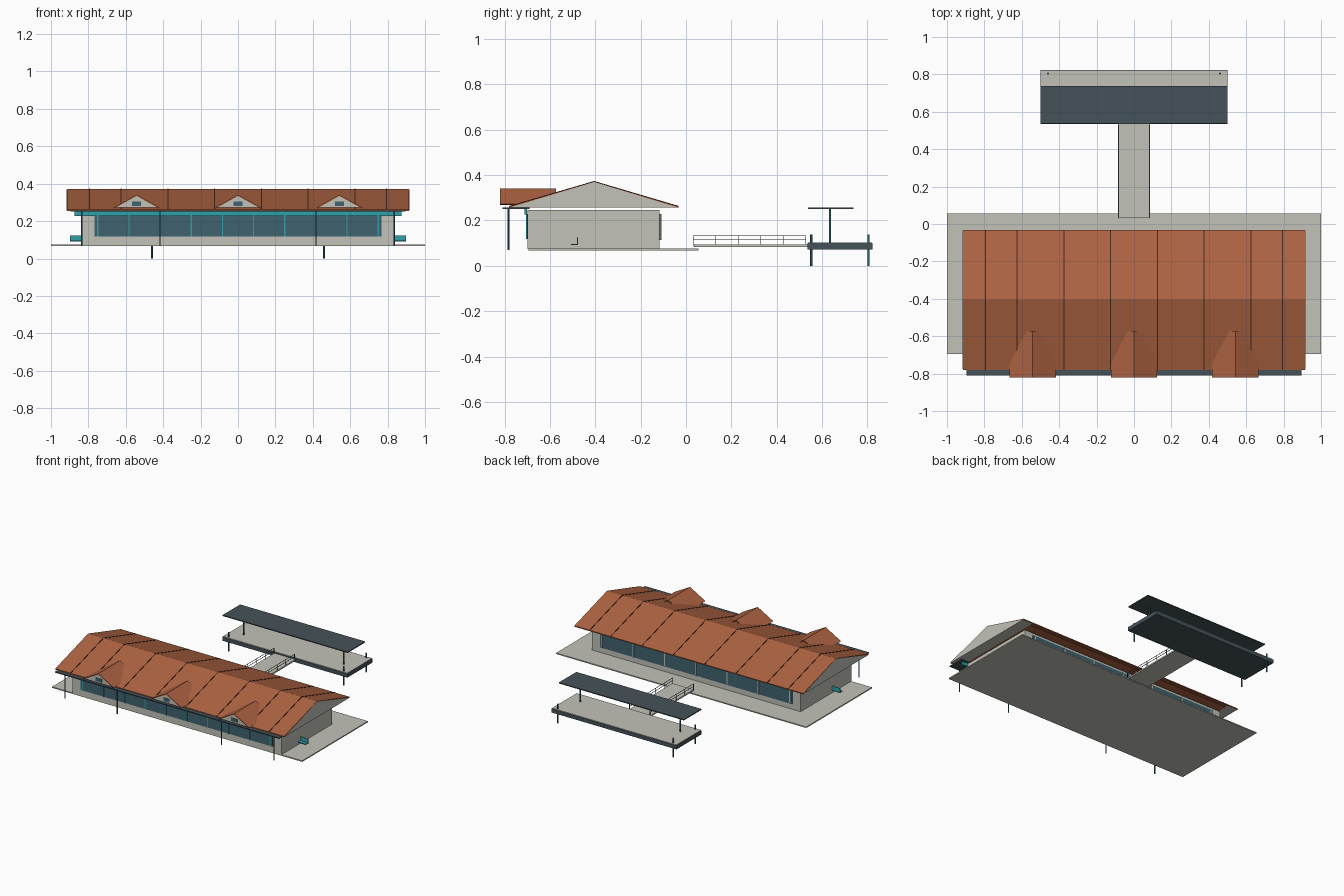
import bpy, bmesh
from mathutils import Vector

if "Cube" in bpy.data.objects:
    bpy.data.objects.remove(bpy.data.objects["Cube"])

def mat(name, c):
    m = bpy.data.materials.new(name)
    m.diffuse_color = (*c, 1)
    m.use_nodes = True
    m.node_tree.nodes["Principled BSDF"].inputs["Base Color"].default_value = m.diffuse_color
    return m

CONC = mat("concrete", (0.54, 0.54, 0.48))
ROOF = mat("terracotta", (0.42, 0.125, 0.055))
SLATE = mat("slate", (0.06, 0.085, 0.10))
TEAL = mat("teal", (0.03, 0.35, 0.40))
POST = mat("dark_teal", (0.03, 0.13, 0.15))
GLASS = mat("glass", (0.05, 0.125, 0.16))
SEAM = mat("dark_seam", (0.06, 0.02, 0.012))

def finish(bm, name, m):
    bmesh.ops.recalc_face_normals(bm, faces=bm.faces)
    me = bpy.data.meshes.new(name)
    bm.to_mesh(me)
    bm.free()
    ob = bpy.data.objects.new(name, me)
    me.materials.append(m)
    bpy.context.collection.objects.link(ob)
    return ob

def box(name, x, y, z, m):
    bm = bmesh.new()
    bmesh.ops.create_cube(bm, size=1)
    for v in bm.verts:
        v.co = Vector([r[0] if c < 0 else r[1] for c, r in zip(v.co, (x, y, z))])
    return finish(bm, name, m)

def rod(name, a, b, r, m, n=10):
    a, b = Vector(a), Vector(b)
    bm = bmesh.new()
    bmesh.ops.create_cone(bm, cap_ends=True, segments=n, radius1=r, radius2=r, depth=(b - a).length)
    q = Vector((0, 0, 1)).rotation_difference(b - a)
    for v in bm.verts:
        v.co = q @ v.co + (a + b) / 2
    ob = finish(bm, name, m)
    for p in ob.data.polygons:
        p.use_smooth = len(p.vertices) == 4
    return ob

def extrude(name, profile, axis, lo, hi, m):
    """Extrude a closed 2D profile along x (profile = y,z) or y (profile = x,z)."""
    bm = bmesh.new()
    vs = [bm.verts.new((lo, p, z) if axis == 'x' else (p, lo, z)) for p, z in profile]
    f = bm.faces.new(vs)
    r = bmesh.ops.extrude_face_region(bm, geom=[f])
    d = (hi - lo, 0, 0) if axis == 'x' else (0, hi - lo, 0)
    bmesh.ops.translate(bm, verts=[g for g in r["geom"] if isinstance(g, bmesh.types.BMVert)], vec=d)
    return finish(bm, name, m)

# Ground slab and hall
box("plaza_slab", (-1, 1), (-0.695, 0.055), (0.068, 0.076), CONC)
box("hall_walls", (-0.835, 0.835), (-0.698, -0.117), (0.075, 0.246), CONC)

# Front and back glazing with mullions
box("front_glazing", (-0.768, 0.768), (-0.702, -0.69), (0.118, 0.228), GLASS)
box("back_glazing", (-0.768, 0.768), (-0.125, -0.112), (0.115, 0.228), GLASS)
for i in range(10):
    x = -0.75 + i / 6
    box("front_mullion", (x - 0.003, x + 0.003), (-0.705, -0.69), (0.118, 0.228), TEAL)
for i in range(7):
    x = -0.75 + i / 4
    box("back_mullion", (x - 0.004, x + 0.004), (-0.125, -0.109), (0.115, 0.228), CONC)

# Main roof: two pitched sheets with filled gables
RY, RZ, EY0, EY1, EZ, T = -0.405, 0.372, -0.78, -0.032, 0.262, 0.007
extrude("main_roof", [(EY0, EZ), (RY, RZ), (EY1, EZ), (EY1, EZ - T), (RY, RZ - T), (EY0, EZ - T)],
        'x', -0.915, 0.915, ROOF)
for s in (-1, 1):
    extrude("gable_end", [(EY0 + 0.004, EZ - 0.005), (RY, RZ - 0.002), (EY1 - 0.004, EZ - 0.005)],
            'x', s * 0.835, s * 0.9165, CONC)
extrude("eave_soffit", [(EY0 + 0.03, EZ - 0.004), (RY, RZ - 0.02), (EY1 - 0.03, EZ - 0.004)],
        'x', -0.84, 0.84, ROOF)
for x in (0.125, 0.375, 0.625, 0.793):
    for s in (-1, 1):
        extrude("roof_seam", [(EY0, EZ), (RY, RZ), (EY1, EZ), (EY1, EZ + 0.002), (RY, RZ + 0.002), (EY0, EZ + 0.002)],
                'x', s * x - 0.003, s * x + 0.003, SEAM)

# Dormers
for x in (-0.542, 0, 0.542):
    extrude("dormer_roof", [(x - 0.124, 0.272), (x, 0.341), (x + 0.124, 0.272), (x + 0.118, 0.268), (x, 0.334), (x - 0.118, 0.268)],
            'y', -0.82, -0.572, ROOF)
    extrude("dormer_gable", [(x - 0.114, 0.272), (x, 0.336), (x + 0.114, 0.272)], 'y', -0.816, -0.60, CONC)
    box("dormer_window", (x - 0.024, x + 0.024), (-0.819, -0.81), (0.282, 0.306), GLASS)

# Front canopy, fascia and posts
box("front_canopy", (-0.896, 0.896), (-0.81, -0.69), (0.25, 0.257), SLATE)
box("fascia_band", (-0.875, 0.875), (-0.713, -0.70), (0.226, 0.25), TEAL)
for x in (-0.835, -0.417, 0.417, 0.835):
    rod("canopy_post", (x, -0.783, 0.07), (x, -0.783, 0.252), 0.004, POST)

# End benches
for s in (-1, 1):
    extrude("end_bench", [(-0.507, 0.092), (-0.477, 0.092), (-0.477, 0.124), (-0.481, 0.124), (-0.481, 0.097), (-0.507, 0.097)],
            'x', s * 0.83, s * 0.897, TEAL)

# Gangway with railings
box("gangway_deck", (-0.085, 0.085), (0.035, 0.54), (0.084, 0.094), CONC)
for s in (-1, 1):
    x = s * 0.082
    for z in (0.115, 0.133):
        rod("gangway_rail", (x, 0.032, z), (x, 0.53, z), 0.0018, SLATE, 6)
    for i in range(6):
        y = 0.032 + i * 0.0992
        rod("rail_post", (x, y, 0.088), (x, y, 0.133), 0.002, SLATE, 6)

# Landing platform with piles and shelter
box("platform_base", (-0.5, 0.5), (0.535, 0.823), (0.073, 0.1), SLATE)
box("platform_top", (-0.497, 0.497), (0.538, 0.82), (0.099, 0.104), CONC)
for x in (-0.46, 0.46):
    for y in (0.552, 0.805):
        rod("pile", (x, y, 0), (x, y, 0.138), 0.005, POST)
for x in (-0.4, 0.4):
    rod("shelter_post", (x, 0.635, 0.1), (x, 0.635, 0.252), 0.005, POST)
box("shelter_roof", (-0.5, 0.5), (0.538, 0.738), (0.25, 0.257), SLATE)
